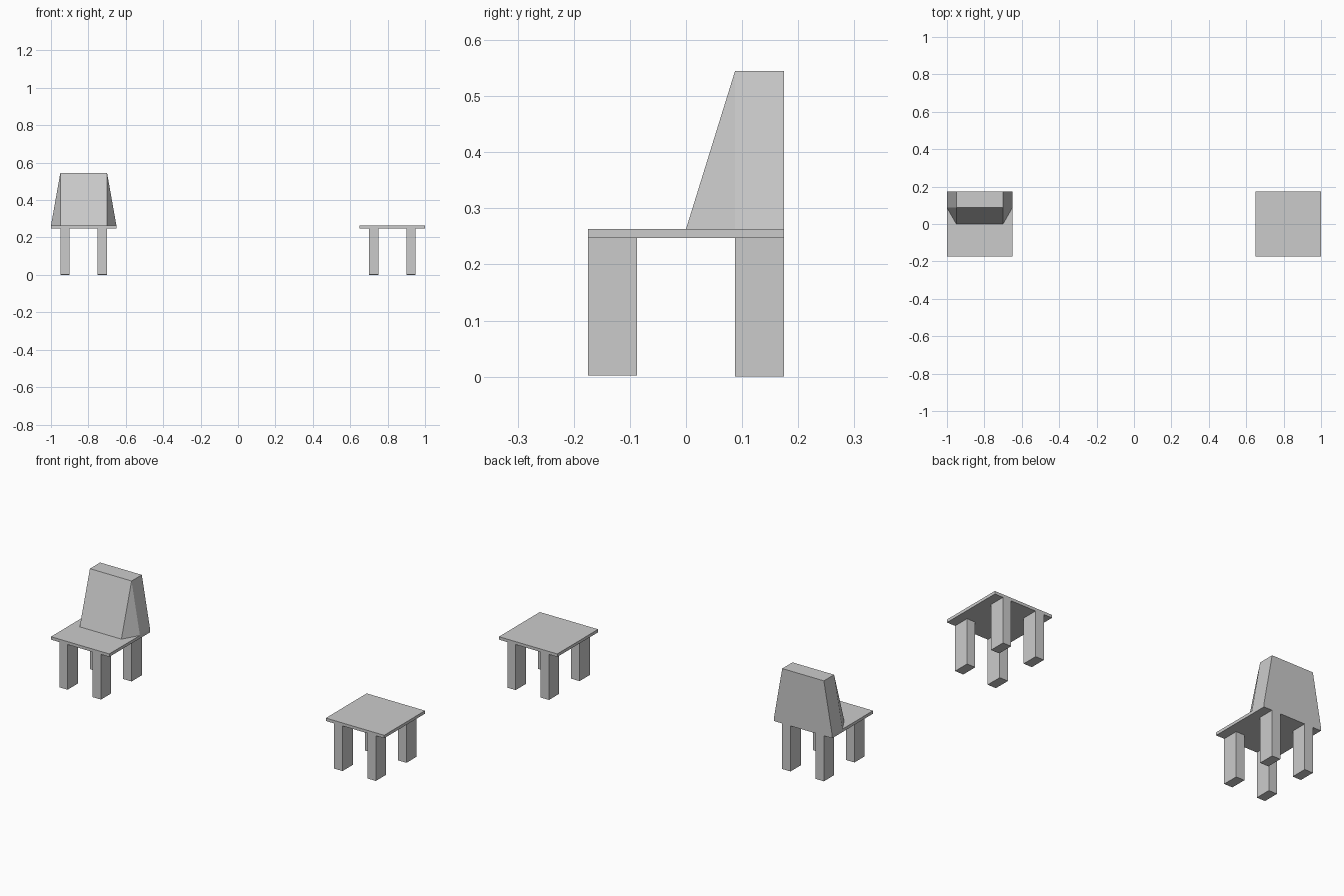
import bpy, bmesh

if "Cube" in bpy.data.objects:
    bpy.data.objects.remove(bpy.data.objects["Cube"])

HALF = 0.175      # half the seat width
CENTRE = 0.825    # distance of each piece of furniture from the middle
SEAT_Z0, SEAT_Z1, TOP_Z = 0.247, 0.263, 0.545


def link_bmesh(name, bm):
    bmesh.ops.recalc_face_normals(bm, faces=bm.faces)
    mesh = bpy.data.meshes.new(name)
    bm.to_mesh(mesh)
    bm.free()
    obj = bpy.data.objects.new(name, mesh)
    bpy.context.collection.objects.link(obj)
    return obj


def box(name, x0, x1, y0, y1, z0, z1):
    bm = bmesh.new()
    bmesh.ops.create_cube(bm, size=1)
    for v in bm.verts:
        v.co.x = x1 if v.co.x > 0 else x0
        v.co.y = y1 if v.co.y > 0 else y0
        v.co.z = z1 if v.co.z > 0 else z0
    return link_bmesh(name, bm)


def slab_on_legs(prefix, top_name, cx):
    box(f"{prefix}_{top_name}", cx - HALF, cx + HALF, -HALF, HALF, SEAT_Z0, SEAT_Z1)
    for side, x in (("left", cx - 0.125), ("right", cx + 0.075)):
        for end, y, z in (("front", -HALF, 0.002), ("back", 0.0875, 0.0)):
            box(f"{prefix}_{end}_{side}_leg", x, x + 0.05, y, y + 0.0875, z, SEAT_Z0)


# Chair and table bases
slab_on_legs("chair", "seat", -CENTRE)
slab_on_legs("table", "top", CENTRE)

# Chair backrest: upright back, sloping front, tapered sides with chamfered front corners
bm = bmesh.new()
outline = [(-0.125, 0), (0.125, 0), (HALF, 0.0875), (HALF, HALF),
           (-HALF, HALF), (-HALF, 0.0875)]
low = [bm.verts.new((x - CENTRE, y, SEAT_Z1)) for x, y in outline]
high = [bm.verts.new((x - CENTRE, y, TOP_Z))
        for x, y in ((-0.125, 0.0875), (0.125, 0.0875), (0.125, HALF), (-0.125, HALF))]
bm.faces.new(low)
bm.faces.new(high)
for loop in ((low[0], low[1], high[1], high[0]), (low[1], low[2], high[1]),
             (low[2], low[3], high[2], high[1]), (low[3], low[4], high[3], high[2]),
             (low[4], low[5], high[0], high[3]), (low[5], low[0], high[0])):
    bm.faces.new(loop)
link_bmesh("chair_backrest", bm)
